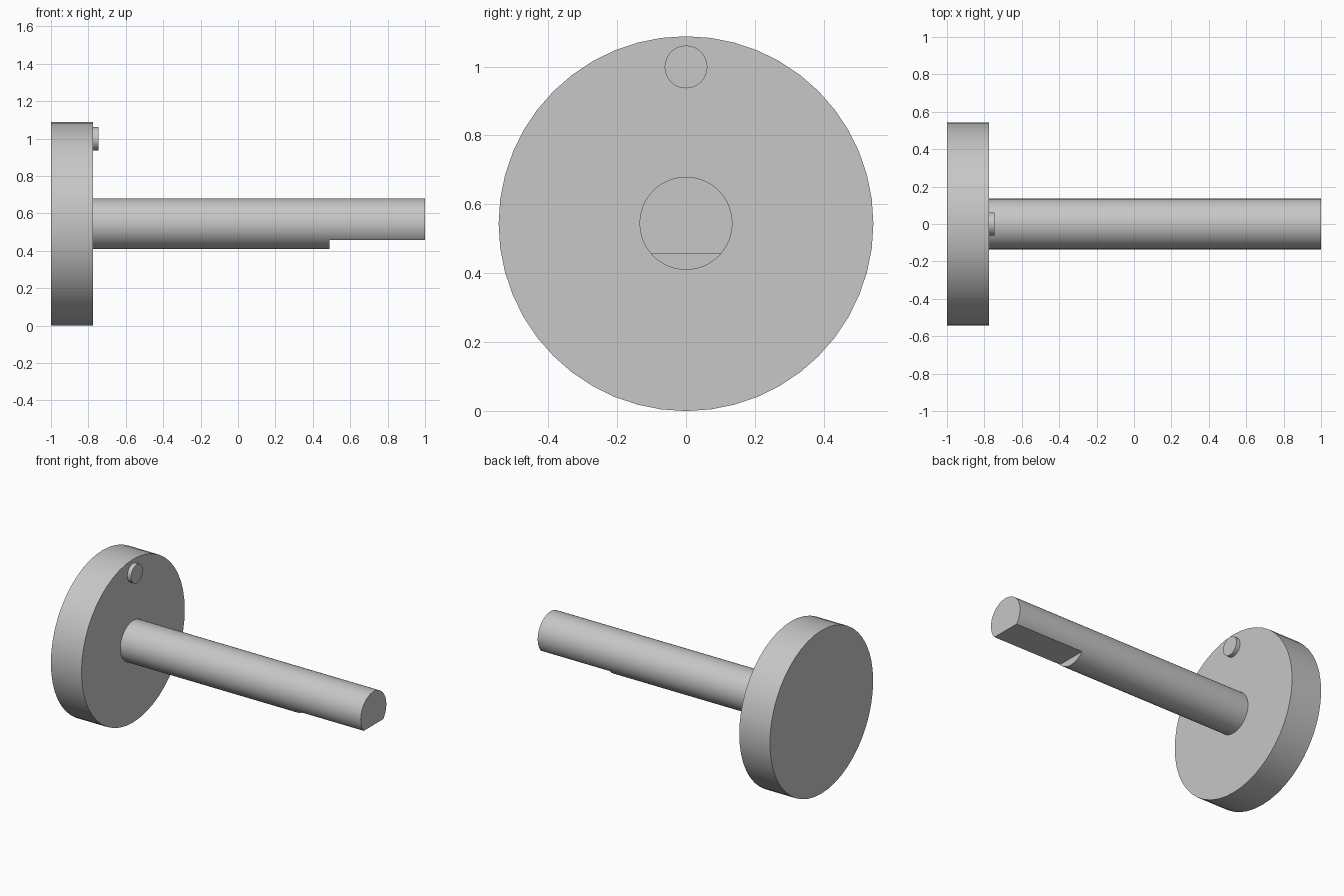
import bpy
import math

cube = bpy.data.objects.get("Cube")
if cube:
    bpy.data.objects.remove(cube, do_unlink=True)

GREY = (0.57, 0.57, 0.57, 1.0)
metal = bpy.data.materials.new("plain grey")
metal.use_nodes = True
metal.diffuse_color = GREY
metal.node_tree.nodes["Principled BSDF"].inputs["Base Color"].default_value = GREY

AXIS_Z = 0.544


def rod(name, radius, x0, x1, z, sides):
    """Solid cylinder lying along x between x0 and x1."""
    bpy.ops.mesh.primitive_cylinder_add(
        vertices=sides, radius=radius, depth=x1 - x0,
        location=((x0 + x1) / 2, 0, z), rotation=(0, math.pi / 2, 0))
    obj = bpy.context.object
    obj.name = name
    obj.data.materials.append(metal)
    return obj


def smooth(obj):
    bpy.ops.object.select_all(action="DESELECT")
    obj.select_set(True)
    bpy.context.view_layer.objects.active = obj
    bpy.ops.object.shade_smooth_by_angle(angle=math.radians(30))


# Round flange, locating pin and shaft
flange = rod("flange_disc", 0.544, -1.0, -0.774, AXIS_Z, 48)
pin = rod("locating_pin", 0.062, -0.78, -0.746, 0.999, 48)
shaft = rod("shaft", 0.135, -0.78, 1.0, AXIS_Z + 0.001, 48)

# Flat milled on the underside of the shaft's free end
FLAT_X, FLAT_Z = 0.49, 0.457
bpy.ops.mesh.primitive_cube_add(size=1, location=(FLAT_X + 0.5, 0, FLAT_Z - 0.25))
cutter = bpy.context.object
cutter.name = "flat_cutter"
cutter.scale = (1.0, 1.0, 0.5)
cutter.hide_render = True
cutter.data.materials.append(metal)

cut = shaft.modifiers.new("flat", "BOOLEAN")
cut.operation = "DIFFERENCE"
cut.solver = "EXACT"
cut.object = cutter
bpy.context.view_layer.objects.active = shaft
bpy.ops.object.modifier_apply(modifier=cut.name)
bpy.data.objects.remove(cutter, do_unlink=True)

for part in (flange, pin, shaft):
    smooth(part)
